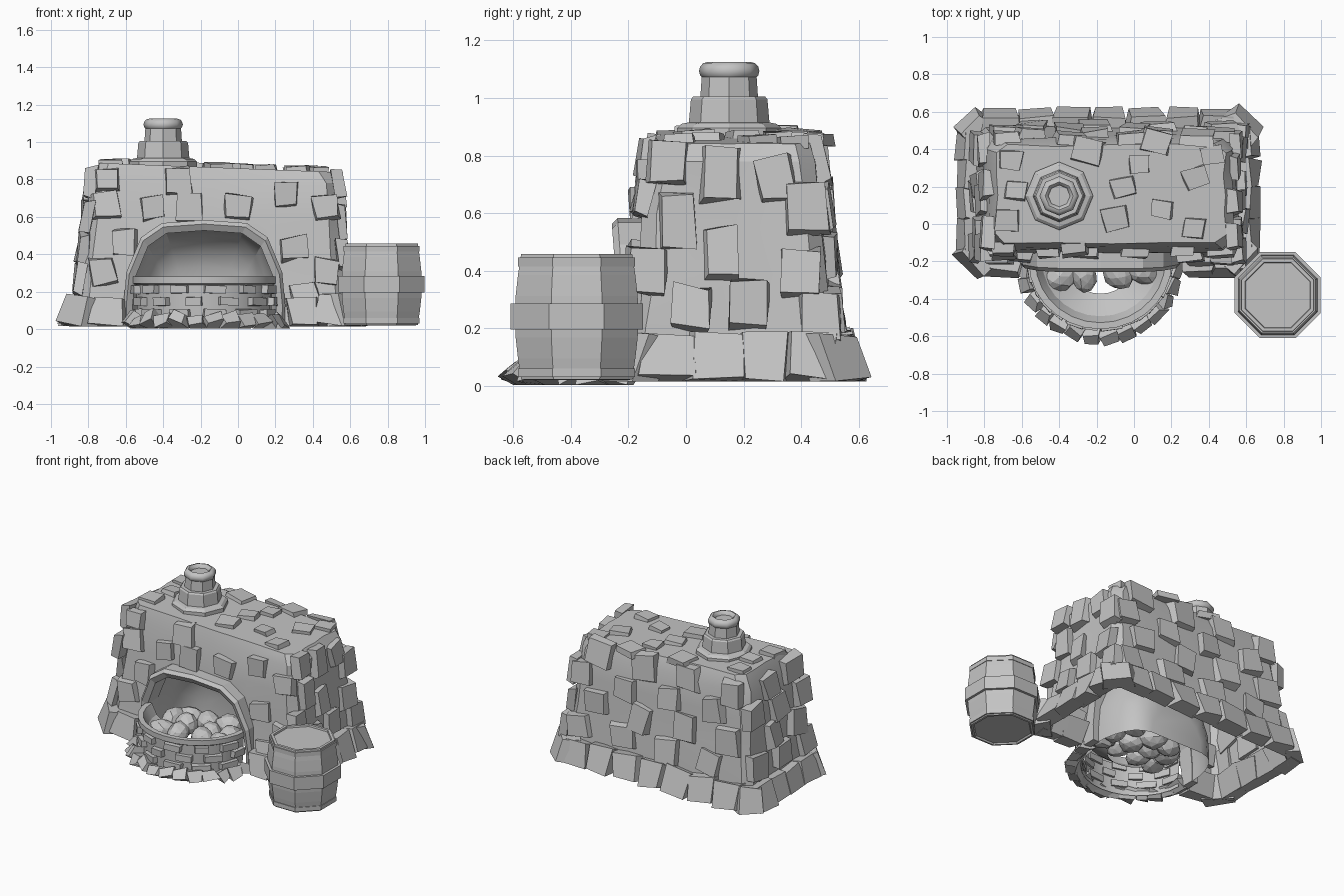
import bpy, bmesh, math, random
from mathutils import Vector, Matrix

if "Cube" in bpy.data.objects:
    bpy.data.objects.remove(bpy.data.objects["Cube"])

random.seed(7)
R = random.uniform
Z = Vector((0, 0, 1))

stone_grey = bpy.data.materials.new("stone grey")
stone_grey.diffuse_color = (0.55, 0.55, 0.55, 1)
stone_grey.use_nodes = True
stone_grey.node_tree.nodes["Principled BSDF"].inputs["Base Color"].default_value = stone_grey.diffuse_color


def finish(bm, name, smooth=None):
    me = bpy.data.meshes.new(name)
    bm.to_mesh(me)
    bm.free()
    ob = bpy.data.objects.new(name, me)
    bpy.context.collection.objects.link(ob)
    me.materials.append(stone_grey)
    if smooth:
        bpy.ops.object.select_all(action='DESELECT')
        ob.select_set(True)
        bpy.context.view_layer.objects.active = ob
        bpy.ops.object.shade_smooth_by_angle(angle=math.radians(smooth))
    return ob


def loft(bm, rings, closed=True, caps=True):
    """Skin a list of point rings with quads."""
    vs = [[bm.verts.new(p) for p in r] for r in rings]
    n = len(vs[0])
    for a, b in zip(vs, vs[1:]):
        for i in range(n if closed else n - 1):
            j = (i + 1) % n
            bm.faces.new((a[i], a[j], b[j], b[i]))
    if caps:
        bm.faces.new(vs[0][::-1])
        bm.faces.new(vs[-1])
    bmesh.ops.recalc_face_normals(bm, faces=bm.faces)


def stone(bm, pos, n, w, h, t, roll=0.0, taper=0.88, jit=0.012, floor=0.015):
    """Rough block: w x h face, thickness t along the normal n."""
    n = Vector(n).normalized()
    u = Vector((1, 0, 0)) if abs(n.z) > 0.9 else Z.cross(n).normalized()
    u = (u - n * u.dot(n)).normalized()
    rot = Matrix((u, n.cross(u), n)).transposed() @ Matrix.Rotation(roll, 3, 'Z')
    for vert in bmesh.ops.create_cube(bm, size=1)['verts']:
        k = taper if vert.co.z > 0 else 1
        p = Vector((vert.co.x * w * k + R(-jit, jit), vert.co.y * h * k + R(-jit, jit),
                    vert.co.z * t + R(-jit, jit) * 0.6))
        vert.co = Vector(pos) + rot @ p
        vert.co.z = max(vert.co.z, floor)


def limits(z):
    t = (z - 0.02) / 0.84
    return -0.86 + 0.09 * t, 0.58 - 0.06 * t, -0.2 + 0.08 * t, 0.53 - 0.085 * t


def wall(side, u, z):
    """Point and normal on the sloping oven walls."""
    x0, x1, y0, y1 = limits(z)
    if side in 'fb':
        s = -1 if side == 'f' else 1
        return Vector((u, y0 if s < 0 else y1, z)), Vector((0, s, .09))
    s = -1 if side == 'l' else 1
    return Vector((x0 if s < 0 else x1, u, z)), Vector((s, 0, .09))


def roof_z(x):
    return .865 - .025 * (x + .14) / .65


# Oven body: tapered block with chamfered corners
rings = []
for z in (.02, .2, .4, .6, .78, .865):
    inset = .035 if z > .8 else 0
    x0, x1, y0, y1 = limits(z)
    x0, x1, y0, y1 = x0 + inset, x1 - inset, y0 + inset * .4, y1 - inset * .6
    c, ring = 0.05, []
    corners = [((x0 + c, y0), (x1 - c, y0)), ((x1, y0 + c), (x1, y1 - c)),
               ((x1 - c, y1), (x0 + c, y1)), ((x0, y1 - c), (x0, y0 + c))]
    for a, b in corners:
        for i in range(5):
            p = Vector(a).lerp(Vector(b), i / 4)
            x, y = p.x + R(-.01, .01), p.y + R(-.01, .01)
            ring.append((x, y, roof_z(x) if inset else z))
    rings.append(ring)
bm = bmesh.new()
loft(bm, rings)
body = finish(bm, "oven_body")

# Arched fire niche cut into the body
half = [(.388, -.1), (.39, .12), (.375, .28), (.305, .45), (.205, .52)]
ARCH = [(-.18 - x, z) for x, z in half] + [(-.18, .535)] + [(-.18 + x, z) for x, z in half[::-1]]
bm = bmesh.new()
depth = [(-.5, 1)] + [(-.12 + .33 * math.sin(a), .4 + .6 * math.cos(a) ** .7)
                      for a in [math.radians(14 * k) for k in range(7)]]
loft(bm, [[(-.18 + (x + .18) * s, y, -.1 + (z + .1) * s) for x, z in ARCH] for y, s in depth])
cutter = finish(bm, "niche_cutter")
cutter.hide_render = True
mod = body.modifiers.new("niche", 'BOOLEAN')
mod.operation, mod.object, mod.solver = 'DIFFERENCE', cutter, 'EXACT'
bpy.context.view_layer.objects.active = body
bpy.ops.object.modifier_apply(modifier="niche")
bpy.data.objects.remove(cutter)
bm = bmesh.new()
bm.from_mesh(body.data)
under = [f for f in bm.faces if f.normal.z < -.9 and f.calc_center_median().z < .03]
bmesh.ops.delete(bm, geom=under, context='FACES')
bm.to_mesh(body.data)
bm.free()
bpy.ops.object.select_all(action='DESELECT')
body.select_set(True)
bpy.context.view_layer.objects.active = body
bpy.ops.object.shade_smooth_by_angle(angle=math.radians(25))

# Arch frame leaning out over the hearth
rings = []
for x, z in ARCH:
    z = max(z, .02)
    front = -.215 - .08 * z
    rings.append([(-.18 + (x + .18) * s, y, z * (s - .02 if s > 1 else s)) for s, y in
                  ((.985, front + .02), (1.07, front), (1.11, front + .02), (1.11, -.1), (.985, -.1))])
bm = bmesh.new()
loft(bm, rings)
finish(bm, "arch_frame")


# Curved hearth wall with rim and sloping inside
def arc(a, s, z):
    return Vector((-.18 + .365 * s * math.cos(a), -.2 + .345 * s * math.sin(a), z))


PROFILE = [(.97, .01), (1, .235), (1.05, .245), (1.05, .28), (.95, .28), (.85, .21), (.5, .12)]
bm = bmesh.new()
loft(bm, [[arc(math.pi * (1 + i / 14), s, z) for s, z in PROFILE] for i in range(15)], closed=False, caps=False)
if sum(f.normal.y for f in bm.faces if f.calc_center_median().z < .2 and f.calc_center_median().y < -.5) > 0:
    bmesh.ops.reverse_faces(bm, faces=bm.faces)
finish(bm, "hearth_wall", 25)

# Hearth bricks and rubble at its foot
bm = bmesh.new()
for row in range(3):
    for i in range(6):
        a = math.pi * (1 + (i + .35 + .4 * (row % 2)) / 6.1)
        n = Vector((math.cos(a), math.sin(a), 0))
        stone(bm, arc(a, 1 - .008 * row, .212 - .064 * row) + n * .004, n, R(.09, .13), .045, .045,
              R(-.05, .05), .95, .003)
finish(bm, "hearth_bricks")
bm = bmesh.new()
for i in range(14):
    a = math.pi * (1 + (i + .5) / 14)
    n = Vector((math.cos(a), math.sin(a), R(.4, .9)))
    reach = 1.06 - .07 * math.sin(a)
    stone(bm, arc(a, reach, R(.025, .05)), n, R(.08, .12), R(.08, .11), .08, R(-.4, .4), .8, .014, .003)
finish(bm, "hearth_rubble")

# Coals
bm = bmesh.new()
for row in range(3):
    count = (4, 4, 3)[row]
    for i in range(count):
        m = (Matrix.Translation((-.18 + .155 * (i - (count - 1) / 2) + R(-.02, .02),
                                 -.27 + .11 * row + R(-.02, .02), R(.16, .2)))
             @ Matrix.Rotation(R(0, 6), 4, 'Z') @ Matrix.Rotation(R(-.5, .5), 4, 'X')
             @ Matrix.Diagonal((R(.95, 1.25), R(.8, 1), R(.75, .95), 1)))
        for v in bmesh.ops.create_icosphere(bm, subdivisions=2, radius=.08, matrix=m)['verts']:
            v.co += Vector((R(-.005, .005), R(-.005, .005), R(-.005, .005)))
finish(bm, "coals")

# Wall stones: front and right placed singly, left and back in staggered rows
spots = [('f', x, z) for x, z in (
    (-.71, .66), (-.6, .46), (-.455, .65), (-.32, .79), (-.26, .65), (0, .65), (.26, .72), (.47, .65),
    (.3, .43), (.47, .31), (.36, .18), (-.72, .31), (-.7, .8))]
spots += [('r', y, z) for y, z in (
    (-.07, .78), (.12, .74), (.31, .72), (.42, .62), (-.03, .57), (.12, .46), (.4, .39), (.02, .27),
    (.22, .28), (.46, .24), (-.14, .4))]
for row in range(4):
    z = .77 - .165 * row
    spots += [('b', -.68 + .34 * i + .13 * (row % 2), z + R(-.02, .02)) for i in range(4)]
    spots += [('l', -.05 + .26 * i - .07 * (row % 2), z + R(-.02, .02)) for i in range(2 + row % 2)]
bm = bmesh.new()
for side, u, z in spots:
    p, n = wall(side, u, z)
    n = n + Vector((R(-.1, .1), R(-.1, .1), R(-.04, .12)))
    tall = R(.15, .22) if side == 'r' else R(.15, .19) if side in 'bl' else R(.12, .15)
    wide = R(.14, .18) if side in 'bl' else R(.12, .15)
    stone(bm, p + Vector(n) * .008, n, wide, tall, .06, R(-.16, .16), .92)
finish(bm, "wall_stones")

# Roof stones
bm = bmesh.new()
for x, y in ((-.25, .39), (.03, .32), (.33, .25), (-.06, .2), (.15, .08), (-.1, .03), (.32, -.02),
             (-.66, .34), (-.68, .02), (.42, .37), (-.63, .18), (.12, .44)):
    s = R(.11, .17)
    stone(bm, (x, y, roof_z(x)), (R(-.08, .08), R(-.08, .08), 1), s, s * .85, .045, R(-.3, .4), .92, .008)
finish(bm, "roof_stones")

# Leaning foundation stones round the foot, turned diagonally at the corners
bm = bmesh.new()
feet = [wall('f', u, .085) for u in (-.7, .35, .5)] + [wall('b', -.72 + .195 * i, .085) for i in range(7)]
feet += [wall(s, -.06 + .165 * i, .085) for s in 'lr' for i in range(4)]
x0, x1, y0, y1 = limits(.085)
feet += [(Vector((x, y, .085)), Vector((.8 * sx, .8 * sy, .1)))
         for x, sx in ((x0 + .02, -1), (x1 - .02, 1)) for y, sy in ((y0 + .03, -1), (y1 - .02, 1))]
for p, n in feet:
    stone(bm, p + n * .02, n + Z * .22, R(.18, .22), R(.18, .22), .11, R(-.12, .12), .82, .016)
finish(bm, "foundation_stones")


def turned(name, centre, profile, phase, smooth=None, sides=8):
    """Faceted round part from (radius, z) pairs."""
    bm = bmesh.new()
    angles = [2 * math.pi * i / sides + phase for i in range(sides)]
    loft(bm, [[(centre[0] + r * math.cos(a), centre[1] + r * math.sin(a), z) for a in angles] for r, z in profile])
    return finish(bm, name, smooth)


# Chimney: stepped base, neck and rounded lip
CHIMNEY = (-.4, .15)
turned("chimney_base", CHIMNEY, [(.182, .82), (.182, .895), (.165, .91), (.14, .915), (.133, .995),
                                 (.125, 1.005), (.1, 1.005), (.095, 1.08)], 0)
lip = [(.075 + .03 * math.cos(a), 1.094 + .031 * math.sin(a))
       for a in [math.radians(-90 + 30 * k) for k in range(7)]]
turned("chimney_lip", CHIMNEY, lip + [(.063, 1.115), (.058, 1.1)], 0, 50)

# Barrel: bulging octagon with recessed lid and hoops
K = 1 / math.cos(math.pi / 8)
BARREL, PH = (.768, -.38), math.pi / 8
staves = [(.193 + .022 * math.sin(math.pi * t / 6), .022 + .0725 * t) for t in range(7)]
turned("barrel", BARREL, [(a * K, z) for a, z in
                          [(.17, .035), (.18, .02)] + staves + [(.175, .457), (.17, .435)]], PH)
for name, z, h, a in (("middle_hoop", .195, .09, .23), ("top_hoop", .415, .03, .203), ("bottom_hoop", .03, .03, .203)):
    turned(name, BARREL, [((a - .025) * K, z), (a * K, z), (a * K, z + h), ((a - .025) * K, z + h)], PH)
